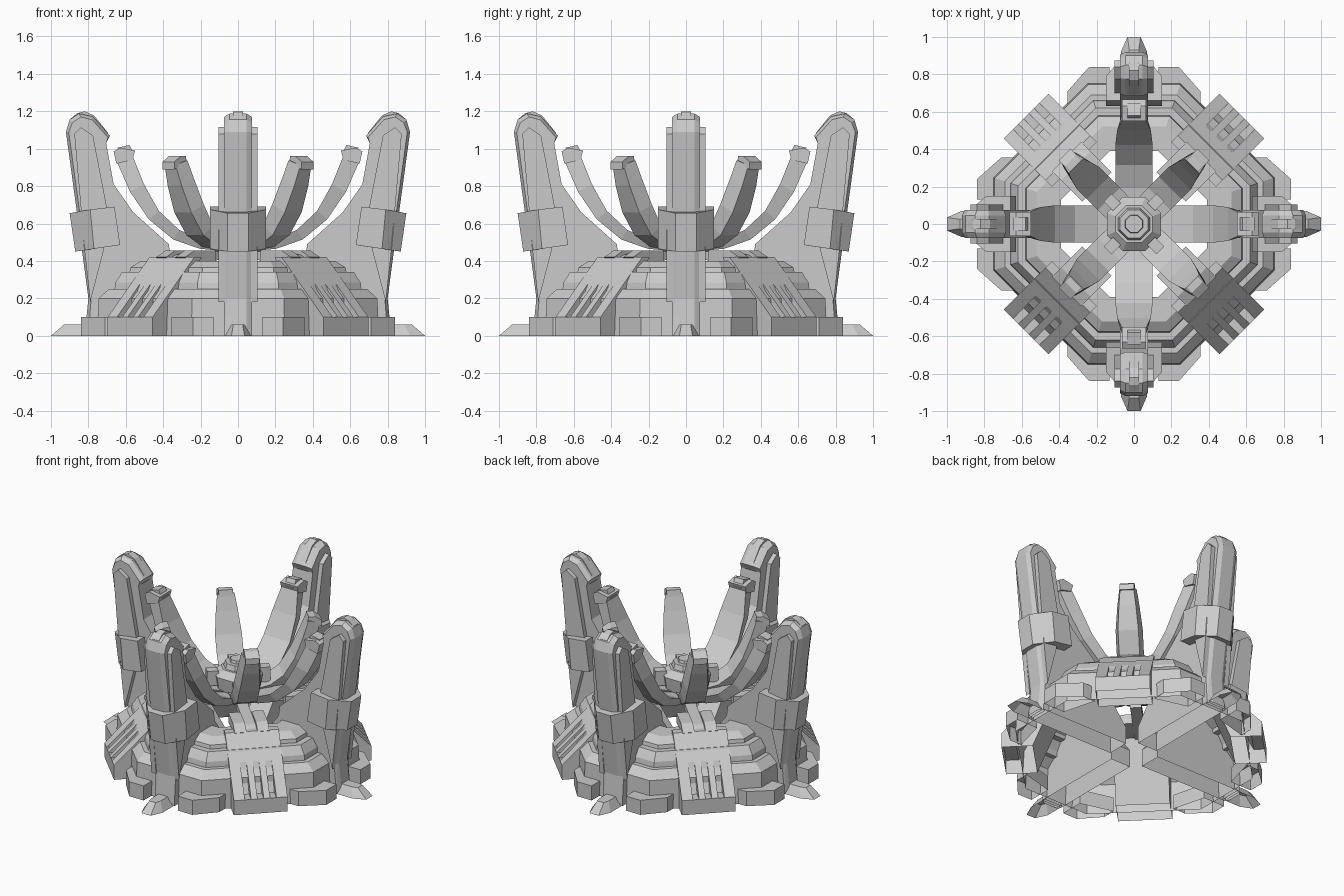
import bpy, bmesh, math

if "Cube" in bpy.data.objects:
    bpy.data.objects.remove(bpy.data.objects["Cube"])

AXIS = [0, 90, 180, 270]
DIAG = [45, 135, 225, 315]


def loft(name, rings, angles, caps=True):
    """Skin rings of (radius, sideways, z) points; one object per angle.
    Parts standing on the ground are left open underneath."""
    bm = bmesh.new()
    vs = [[bm.verts.new(p) for p in ring] for ring in rings]
    n = len(rings[0])
    for a, b in zip(vs, vs[1:]):
        for i in range(n):
            j = (i + 1) % n
            bm.faces.new((a[i], a[j], b[j], b[i]))
    if caps:
        bm.faces.new(vs[0])
        bm.faces.new(vs[-1])
    bmesh.ops.recalc_face_normals(bm, faces=bm.faces)
    ground = [f for f in bm.faces if all(v.co.z < .001 for v in f.verts)]
    bmesh.ops.delete(bm, geom=ground, context='FACES')
    me = bpy.data.meshes.new(name)
    bm.to_mesh(me)
    bm.free()
    for k, ang in enumerate(angles):
        ob = bpy.data.objects.new(f"{name}_{k + 1}", me)
        ob.rotation_euler.z = math.radians(ang)
        bpy.context.collection.objects.link(ob)


def slab(name, prof, t0, t1, angles):
    """Side profile (radius, z) extruded sideways from t0 to t1."""
    loft(name, [[(r, t, z) for r, z in prof] for t in (t0, t1)], angles)


def plate(name, outline, z0, z1, angles):
    """Plan outline (radius, sideways) extruded upward."""
    loft(name, [[(r, t, z) for r, t in outline] for z in (z0, z1)], angles)


def ribbon(name, path, angles):
    """Curved arm along (radius, z, half width, thickness) points."""
    rings = []
    for i, (r, z, w, thick) in enumerate(path):
        a, b = path[max(i - 1, 0)], path[min(i + 1, len(path) - 1)]
        dr, dz = b[0] - a[0], b[1] - a[1]
        l = math.hypot(dr, dz)
        nr, nz = -dz / l * thick / 2, dr / l * thick / 2
        rings.append([(r + nr, -w, z + nz), (r + nr, w, z + nz),
                      (r - nr, w * .75, z - nz), (r - nr, -w * .75, z - nz)])
    loft(name, rings, angles)


def octagon(a, z, k=0.33):
    """Octagon with flats on the axes; k sets half the flat's length."""
    c = a * k
    return [(a, -c, z), (a, c, z), (c, a, z), (-c, a, z),
            (-a, c, z), (-a, -c, z), (-c, -a, z), (c, -a, z)]


# Stepped dome: an open shell
steps = [(.755, 0), (.745, .2), (.69, .25), (.66, .25), (.655, .285),
         (.62, .34), (.58, .34), (.575, .365), (.52, .4), (.39, .4)]
loft("stepped_dome", [octagon(a, z) for a, z in steps], [0], caps=False)

# Low blocks beside each pylon
for s, side in ((1, "left"), (-1, "right")):
    outline = [(.68, .13), (.84, .13), (.84, .24), (.71, .355), (.62, .355)]
    plate("base_block_" + side, [(r, s * t) for r, t in outline], 0, .1, AXIS)

# Slotted ramps on the diagonals: a body with four raised fins
slab("ramp_body", [(.62, 0), (.815, 0), (.815, .1), (.735, .1), (.64, .278), (.5, .42), (.45, .42)],
     -.17, .17, DIAG)
for t0, t1 in ((-.17, -.1), (-.06, -.02), (.02, .06), (.1, .17)):
    slab("ramp_fin", [(.64, .278), (.815, .1), (.735, .1)], t0, t1, DIAG)

# Stepped bridge from each ramp to the middle
for s, side in ((1, "left"), (-1, "right")):
    slab("bridge_rail_" + side, [(.28, .39), (.47, .39), (.51, .42), (.44, .455), (.28, .455)],
         s * .035, s * .11, DIAG)
slab("bridge_bed", [(.12, .41), (.47, .38), (.49, .41), (.43, .435), (.12, .455)], -.035, .035, DIAG)

# Tall pylons: flared foot reaching inward, wide core chamfered to a narrower spine, crest
core = [(.80, 0), (.785, .2), (.845, .65), (.905, 1.09), (.885, 1.14), (.84, 1.17),
        (.78, 1.155), (.695, 1.06), (.705, 1.03), (.665, .81), (.56, .66), (.37, .49),
        (.36, .42), (.13, .12), (.13, 0)]
spine = [(.82, 0), (.80, .2), (.86, .65), (.92, 1.09), (.90, 1.155), (.85, 1.188),
         (.775, 1.172), (.685, 1.07)] + core[8:]
slab("pylon", core, -.075, .075, AXIS)
loft("pylon_spine", [[(r, t, z) for r, z in p[:9]] for p, t in
                     ((core, -.074), (spine, -.045), (spine, .045), (core, .074))], AXIS, caps=False)
slab("pylon_crest", [(.90, 1.10), (.895, 1.16), (.86, 1.19), (.82, 1.2), (.77, 1.178),
                     (.695, 1.085), (.76, 1.06)], -.026, .026, AXIS)

# Side struts running through the clamp band
strut = [(.79, .18), (.82, .45), (.875, 1.08), (.84, 1.115), (.775, 1.07), (.70, .68), (.72, .45)]
for s, side in ((1, "left"), (-1, "right")):
    slab("pylon_strut_" + side, strut, s * .07, s * .105, AXIS)

# Tilted clamp band
low = [(.63, .15, .485), (.77, .15, .465), (.87, .055, .45)]
high = [(.66, .15, .69), (.79, .15, .675), (.90, .055, .655)]
loft("clamp_band", [h + [(r, -t, z) for r, t, z in reversed(h)] for h in (low, high)], AXIS)

# Pointed feet
foot = [(.78, .07, 0), (.92, .07, 0), (1, .035, 0)]
foot_top = [(.78, .035, .06), (.89, .035, .06), (.93, .025, .06)]
loft("pylon_foot", [h + [(r, -t, z) for r, t, z in reversed(h)] for h in (foot, foot_top)], AXIS)

# Long inner arms facing the pylons, with end blocks
ribbon("long_arm", [(.08, .475, .1, .045), (.2, .49, .1, .05), (.33, .54, .1, .06),
                    (.45, .645, .1, .07), (.54, .79, .09, .085), (.605, .945, .06, .09)], AXIS)
slab("long_arm_tip", [(.565, .94), (.65, .92), (.665, .985), (.63, 1.005), (.55, .99)], -.065, .065, AXIS)
slab("long_arm_stud", [(.555, .97), (.63, .97), (.645, 1.005), (.58, 1.02)], -.035, .035, AXIS)

# Short inner arms on the diagonals, with end blocks
ribbon("short_arm", [(.08, .48, .08, .05), (.2, .505, .085, .06), (.3, .565, .085, .075),
                     (.38, .68, .085, .085), (.44, .82, .07, .085), (.475, .925, .055, .08)], DIAG)
slab("short_arm_tip", [(.43, .92), (.525, .89), (.525, .93), (.48, .96), (.44, .96)], -.045, .045, DIAG)

# Central hub with stepped cap and lugs
for name, a0, a1, z0, z1 in (("hub_body", .12, .145, .43, .6), ("hub_collar", .145, .1, .6, .64),
                             ("hub_cap", .085, .075, .64, .675), ("hub_button", .05, .045, .67, .695)):
    loft(name, [octagon(a0, z0, .4142), octagon(a1, z1, .4142)], [0])
plate("hub_lug", [(.13, -.03), (.2, -.03), (.2, .03), (.13, .03)], .53, .63, DIAG)
